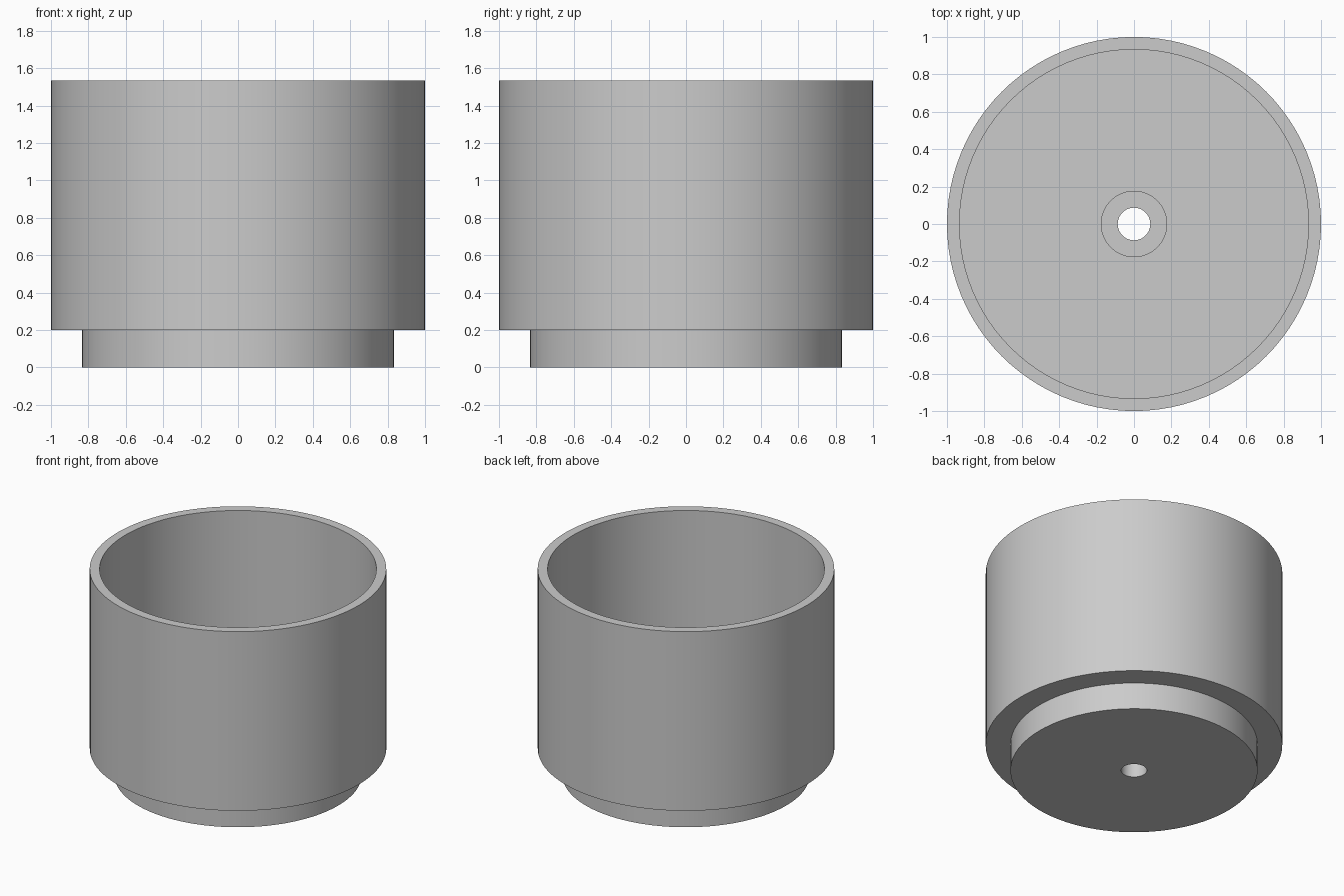
import bpy, bmesh, math

cube = bpy.data.objects.get("Cube")
if cube:
    bpy.data.objects.remove(cube, do_unlink=True)

SEGMENTS = 96

# Plain grey for the whole cup
grey = bpy.data.materials.new("light_grey")
grey.use_nodes = True
color = (0.6, 0.6, 0.6, 1)
grey.diffuse_color = color
grey.node_tree.nodes["Principled BSDF"].inputs["Base Color"].default_value = color


def lathe(name, profile, material):
    """Revolve a closed (radius, height) outline around the z axis."""
    bm = bmesh.new()
    verts = [bm.verts.new((r, 0, z)) for r, z in profile]
    edges = [bm.edges.new((v, verts[i - 1])) for i, v in enumerate(verts)]
    bmesh.ops.spin(bm, geom=verts + edges, cent=(0, 0, 0), axis=(0, 0, 1),
                   angle=math.tau, steps=SEGMENTS, use_merge=True)
    bmesh.ops.remove_doubles(bm, verts=bm.verts, dist=1e-5)
    bmesh.ops.recalc_face_normals(bm, faces=bm.faces)
    mesh = bpy.data.meshes.new(name)
    bm.to_mesh(mesh)
    bm.free()
    mesh.materials.append(material)
    obj = bpy.data.objects.new(name, mesh)
    bpy.context.collection.objects.link(obj)
    bpy.ops.object.select_all(action="DESELECT")
    obj.select_set(True)
    bpy.context.view_layer.objects.active = obj
    bpy.ops.object.shade_smooth_by_angle(angle=math.radians(30))
    return obj


# Dimensions
outer, inner, foot = 1.0, 0.933, 0.833
hole, counterbore = 0.087, 0.175
foot_top, seat, floor, rim = 0.2, 0.133, 0.267, 1.533

# Open cup on a narrower foot, with a counterbored screw hole in its floor
lathe("cup_body", [
    (hole, 0), (foot, 0), (foot, foot_top), (outer, foot_top),
    (outer, rim), (inner, rim), (inner, floor),
    (counterbore, floor), (counterbore, seat), (hole, seat),
], grey)
